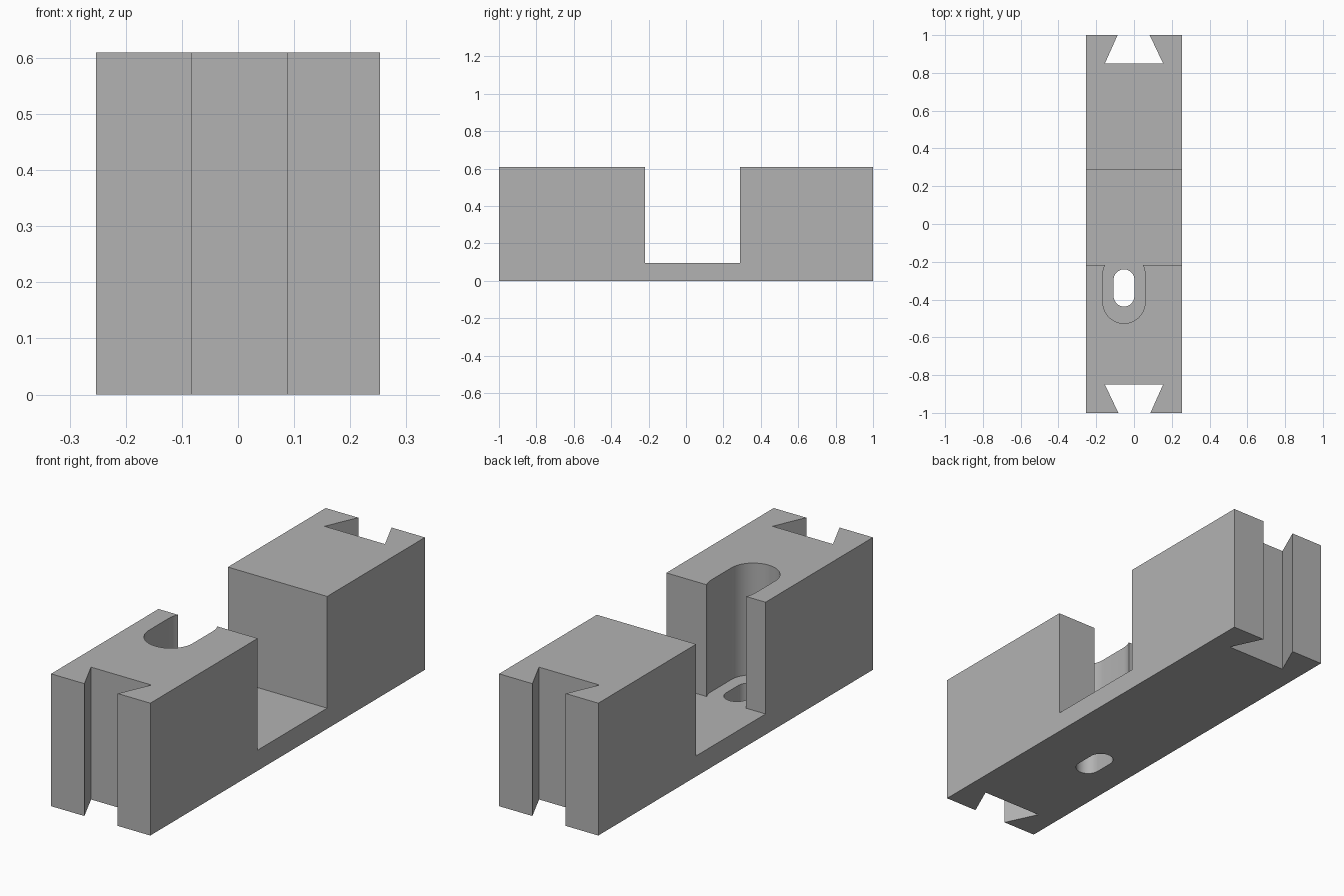
import bpy, bmesh, math

cube = bpy.data.objects.get("Cube")
if cube:
    bpy.data.objects.remove(cube, do_unlink=True)

HALF_X, HALF_Y, HEIGHT, FLOOR = 0.253, 1.0, 0.61, 0.095
SLOT_X = -0.053

grey = bpy.data.materials.new("plain grey")
grey.use_nodes = True
colour = (0.45, 0.45, 0.45, 1)
grey.diffuse_color = colour
grey.node_tree.nodes["Principled BSDF"].inputs["Base Color"].default_value = colour


def prism(name, outline, z0, z1):
    """Extrude a counter-clockwise plan outline from z0 to z1."""
    bm = bmesh.new()
    face = bm.faces.new([bm.verts.new((x, y, z0)) for x, y in outline])
    top = bmesh.ops.extrude_face_region(bm, geom=[face])["geom"]
    for v in top:
        if isinstance(v, bmesh.types.BMVert):
            v.co.z = z1
    bmesh.ops.recalc_face_normals(bm, faces=bm.faces)
    mesh = bpy.data.meshes.new(name)
    bm.to_mesh(mesh)
    bm.free()
    mesh.materials.append(grey)
    obj = bpy.data.objects.new(name, mesh)
    bpy.context.collection.objects.link(obj)
    return obj


def slot_outline(radius, y0, y1, steps=24):
    """Rounded slot along y with arc centres at y0 and y1."""
    points = []
    for centre, start in ((y1, 0), (y0, math.pi)):
        for i in range(steps + 1):
            a = start + math.pi * i / steps
            points.append((SLOT_X + radius * math.cos(a), centre + radius * math.sin(a)))
    return points


# Block plan with a dovetail groove in each end; the back is the front turned half round
end = [(-HALF_X, -HALF_Y), (-0.083, -HALF_Y), (-0.154, -0.85),
       (0.154, -0.85), (0.087, -HALF_Y), (HALF_X, -HALF_Y)]
block = prism("clamp_block", end + [(-x, -y) for x, y in end], 0, HEIGHT)

# Cross channel, screw head pocket and through slot
cutters = [
    prism("channel_cutter", [(-0.4, -0.218), (0.4, -0.218), (0.4, 0.288), (-0.4, 0.288)], FLOOR, 0.8),
    prism("pocket_cutter", slot_outline(0.112, -0.414, -0.268), FLOOR, 0.8),
    prism("hole_cutter", slot_outline(0.055, -0.382, -0.295), -0.2, 0.8),
]

bpy.context.view_layer.objects.active = block
block.select_set(True)
for cutter in cutters:
    cutter.hide_render = True
    mod = block.modifiers.new(cutter.name, "BOOLEAN")
    mod.operation = "DIFFERENCE"
    mod.solver = "EXACT"
    mod.object = cutter
    bpy.ops.object.modifier_apply(modifier=mod.name)
for cutter in cutters:
    bpy.data.objects.remove(cutter, do_unlink=True)

bpy.ops.object.shade_smooth_by_angle(angle=math.radians(30))
